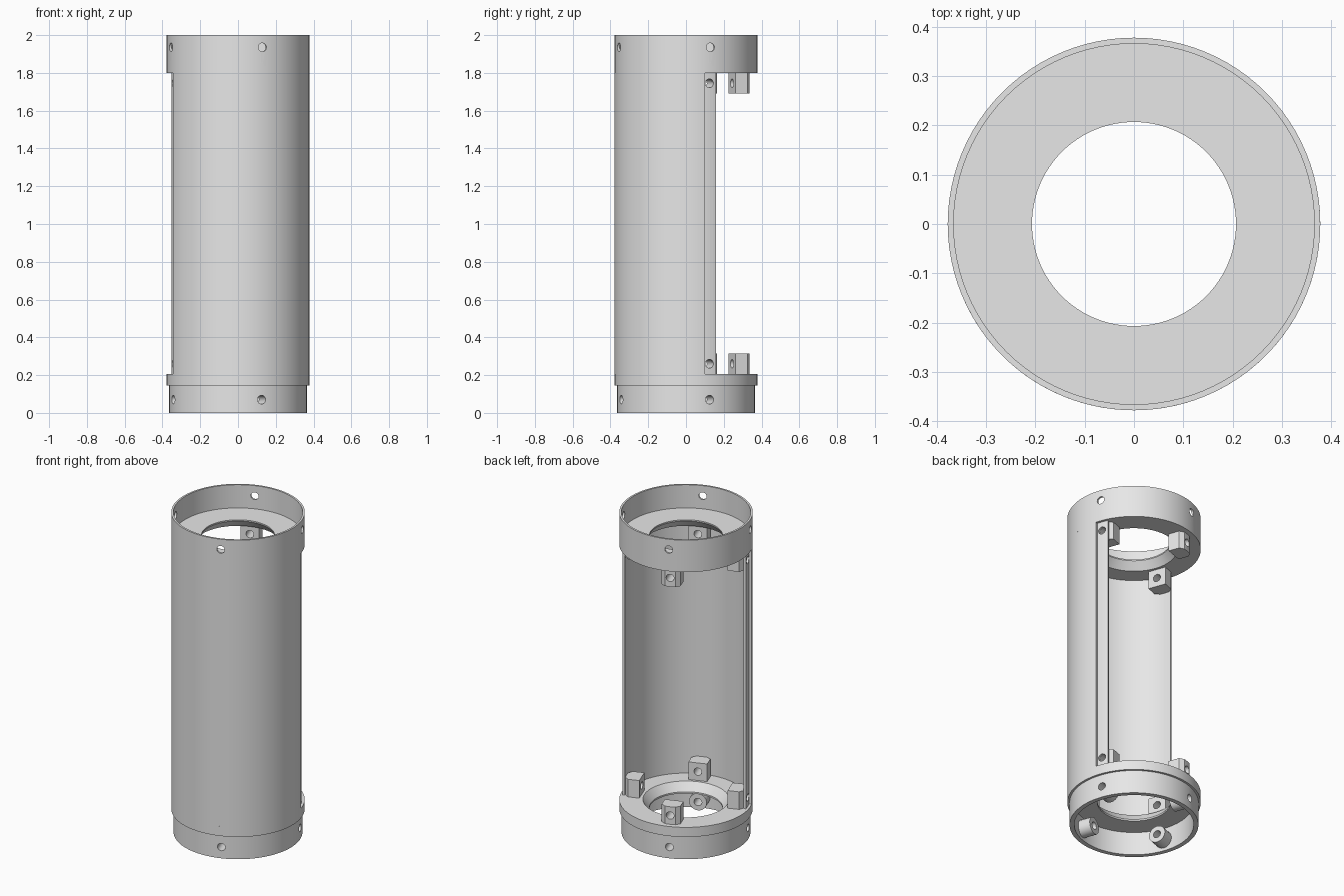
import bpy, bmesh, math
from mathutils import Matrix

if "Cube" in bpy.data.objects:
    bpy.data.objects.remove(bpy.data.objects["Cube"])

SEG = 96
TURN = 20                                   # screw pattern offset in degrees
ANGLES = [TURN + 90 * k for k in range(4)]
Z_LOW, Z_HIGH = 0.205, 1.80                 # ends of the open middle section

grey = bpy.data.materials.new("plain_grey")
grey.diffuse_color = (0.8, 0.8, 0.8, 1)
grey.use_nodes = True
grey.node_tree.nodes["Principled BSDF"].inputs["Base Color"].default_value = grey.diffuse_color


def finish(name, bm):
    bmesh.ops.recalc_face_normals(bm, faces=bm.faces)
    me = bpy.data.meshes.new(name)
    bm.to_mesh(me)
    bm.free()
    me.materials.append(grey)
    ob = bpy.data.objects.new(name, me)
    bpy.context.collection.objects.link(ob)
    return ob


def revolve(name, profile):
    """Closed (radius, z) profile spun round the z axis."""
    bm = bmesh.new()
    rings = []
    for i in range(SEG):
        a = 2 * math.pi * i / SEG
        rings.append([bm.verts.new((r * math.cos(a), r * math.sin(a), z)) for r, z in profile])
    n = len(profile)
    for i in range(SEG):
        p, q = rings[i], rings[(i + 1) % SEG]
        for j in range(n):
            k = (j + 1) % n
            bm.faces.new((p[j], q[j], q[k], p[k]))
    return finish(name, bm)


def prism(bm, outline, z0, z1, angle=0):
    """Extrude an xy outline upwards, turned about z."""
    rot = Matrix.Rotation(math.radians(angle), 4, 'Z')
    base = [bm.verts.new(rot @ Matrix.Translation((x, y, z0)).to_translation()) for x, y in outline]
    top = [bm.verts.new((v.co.x, v.co.y, z1)) for v in base]
    bm.faces.new(base)
    bm.faces.new(top)
    n = len(base)
    for i in range(n):
        j = (i + 1) % n
        bm.faces.new((base[i], base[j], top[j], top[i]))


def radial_rod(bm, radius, r0, r1, z, angle):
    """Cylinder pointing outwards from the axis."""
    m = (Matrix.Rotation(math.radians(angle), 4, 'Z')
         @ Matrix.Translation(((r0 + r1) / 2, 0, z))
         @ Matrix.Rotation(math.pi / 2, 4, 'Y'))
    bmesh.ops.create_cone(bm, cap_ends=True, segments=24, radius1=radius, radius2=radius,
                          depth=r1 - r0, matrix=m)


def arc(r, a0, a1, steps):
    out = []
    for i in range(steps + 1):
        a = math.radians(a0 + (a1 - a0) * i / steps)
        out.append((r * math.cos(a), r * math.sin(a)))
    return out


def cut(ob, cutter):
    mod = ob.modifiers.new("holes", 'BOOLEAN')
    mod.operation = 'DIFFERENCE'
    mod.solver = 'EXACT'
    mod.object = cutter
    bpy.context.view_layer.objects.active = ob
    bpy.ops.object.modifier_apply(modifier=mod.name)


# Lower collar: plug-in spigot, shoulder and countersunk floor
lower_collar = revolve("lower_collar", [
    (0.365, 0), (0.365, 0.145), (0.378, 0.145), (0.378, Z_LOW), (0.244, Z_LOW),
    (0.207, 0.155), (0.207, 0.145), (0.338, 0.145), (0.338, 0)])

# Upper collar: socket rim and countersunk floor
upper_collar = revolve("upper_collar", [
    (0.378, Z_HIGH), (0.378, 2), (0.366, 2), (0.366, 1.855), (0.207, 1.855),
    (0.207, 1.847), (0.244, Z_HIGH)])

# Half shell with thin lap strips along both open edges
mid = TURN + 270
outer_half, lap_half, pad_half = 85.3, 96.0, 5.5
outline = arc(0.378, mid - outer_half, mid + outer_half, 46)
outline += arc(0.363, mid + outer_half, mid + lap_half, 4)
outline += arc(0.350, mid + lap_half, mid + pad_half, 24)
outline += arc(0.349, mid + pad_half, mid - pad_half, 1)     # flat pad down the back wall
outline += arc(0.350, mid - pad_half, mid - lap_half, 24)
outline += arc(0.363, mid - lap_half, mid - outer_half, 4)
bm = bmesh.new()
prism(bm, outline, Z_LOW, Z_HIGH)
half_shell = finish("half_shell", bm)

# Screw lugs on both floors
lug = [(0.259, -0.055), (0.326, -0.055), (0.347, -0.03), (0.349, 0),
       (0.347, 0.03), (0.326, 0.055), (0.259, 0.055)]
lugs = []
for label, z0, z1 in (("lower", Z_LOW, 0.315), ("upper", 1.69, Z_HIGH)):
    bm = bmesh.new()
    for a in ANGLES:
        prism(bm, lug, z0, z1, a)
    lugs.append(finish(label + "_lugs", bm))

# Round screw bosses inside the spigot
bm = bmesh.new()
for a in ANGLES:
    radial_rod(bm, 0.052, 0.26, 0.345, 0.07, a)
bosses = finish("spigot_bosses", bm)

# Screw hole cutters
bm = bmesh.new()
for a in ANGLES:
    for z in (0.07, 0.26, 1.745, 1.935):
        radial_rod(bm, 0.023, 0.2, 0.45, z, a)
all_holes = finish("hole_cutter", bm)
bm = bmesh.new()
for a in (TURN, TURN + 180):
    for z in (0.26, 1.745):
        radial_rod(bm, 0.023, 0.2, 0.45, z, a)
lap_holes = finish("lap_hole_cutter", bm)

for ob in (lower_collar, upper_collar, bosses, *lugs):
    cut(ob, all_holes)
cut(half_shell, lap_holes)
for ob in (all_holes, lap_holes):
    bpy.data.objects.remove(ob)

# Smooth curved walls, keep edges crisp
bpy.ops.object.select_all(action='DESELECT')
for ob in (lower_collar, upper_collar, half_shell, bosses, *lugs):
    ob.select_set(True)
bpy.context.view_layer.objects.active = half_shell
bpy.ops.object.shade_smooth_by_angle(angle=math.radians(25))
